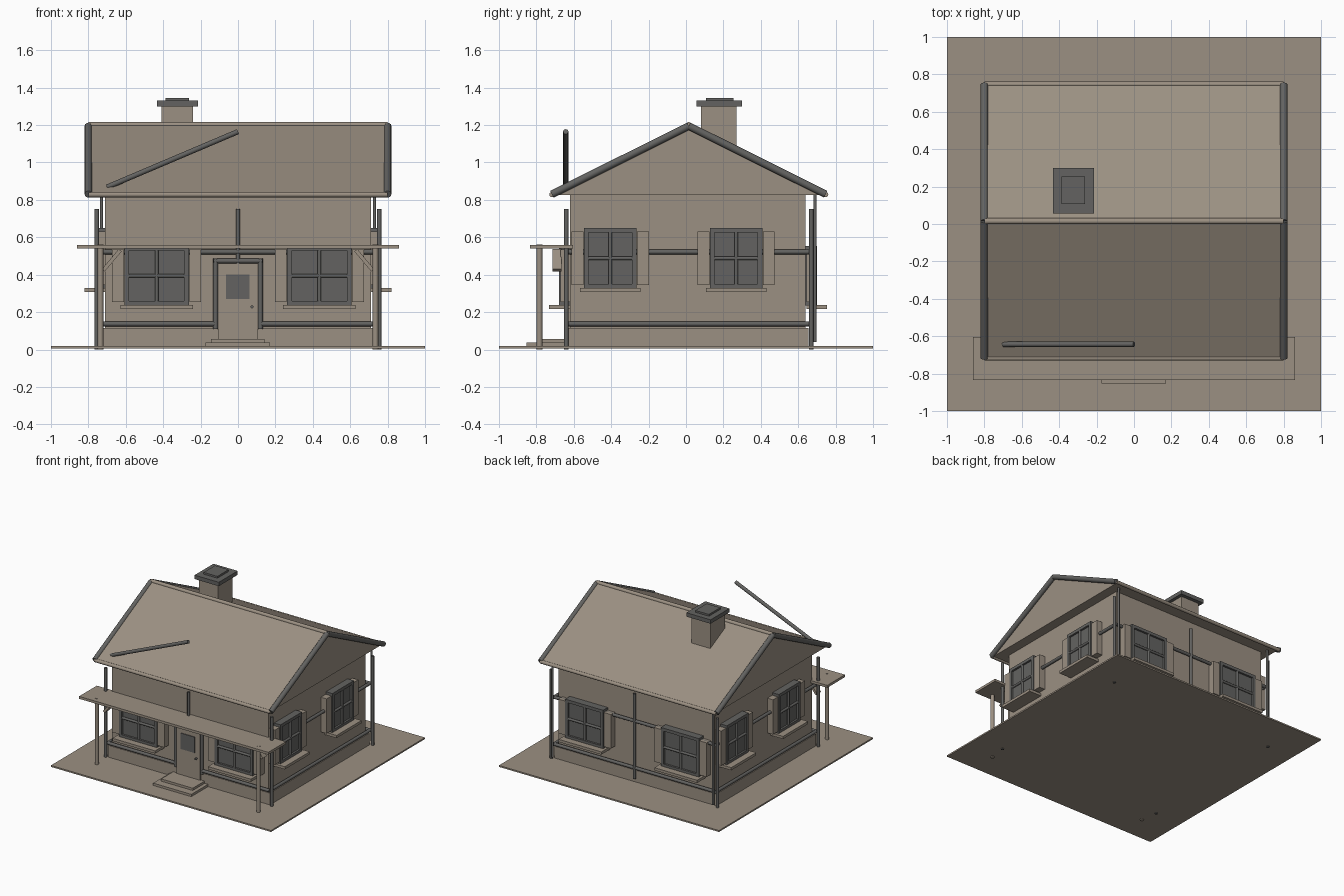
import bpy, bmesh, math
from mathutils import Matrix, Vector

if "Cube" in bpy.data.objects:
    bpy.data.objects.remove(bpy.data.objects["Cube"])


def material(name, rgb):
    m = bpy.data.materials.new(name)
    m.diffuse_color = (*rgb, 1)
    m.use_nodes = True
    m.node_tree.nodes["Principled BSDF"].inputs["Base Color"].default_value = m.diffuse_color
    return m


TAN = material("warm tan", (0.33, 0.28, 0.225))
DARK = material("dark grey", (0.125, 0.124, 0.119))


def finish(name, bm, mat):
    bmesh.ops.recalc_face_normals(bm, faces=bm.faces)
    me = bpy.data.meshes.new(name)
    bm.to_mesh(me)
    bm.free()
    me.materials.append(mat)
    ob = bpy.data.objects.new(name, me)
    bpy.context.collection.objects.link(ob)
    return ob


def box(name, mat, x, y, z, M=Matrix()):
    bm = bmesh.new()
    c = Vector(((x[0] + x[1]) / 2, (y[0] + y[1]) / 2, (z[0] + z[1]) / 2))
    s = Matrix.Diagonal((x[1] - x[0], y[1] - y[0], z[1] - z[0], 1))
    bmesh.ops.create_cube(bm, size=1, matrix=M @ Matrix.Translation(c) @ s)
    return finish(name, bm, mat)


def rod(name, mat, p, q, r, n=12):
    p, q = Vector(p), Vector(q)
    d = q - p
    M = Matrix.Translation((p + q) / 2) @ d.to_track_quat('Z', 'Y').to_matrix().to_4x4()
    bm = bmesh.new()
    bmesh.ops.create_cone(bm, cap_ends=True, segments=n, radius1=r, radius2=r,
                          depth=d.length, matrix=M)
    for f in bm.faces:
        f.smooth = len(f.verts) == 4
    for e in bm.edges:
        e.smooth = all(len(f.verts) == 4 for f in e.link_faces)
    return finish(name, bm, mat)


def prism(name, mat, profile, x0, x1):
    bm = bmesh.new()
    f = bm.faces.new([bm.verts.new((x0, y, z)) for y, z in profile])
    r = bmesh.ops.extrude_face_region(bm, geom=[f])
    vs = [v for v in r["geom"] if isinstance(v, bmesh.types.BMVert)]
    bmesh.ops.translate(bm, verts=vs, vec=(x1 - x0, 0, 0))
    return finish(name, bm, mat)


# Ground slab, foundation and walls
box("ground_slab", TAN, (-1, 1), (-1, 1), (0.006, 0.018))
box("foundation", TAN, (-0.735, 0.735), (-0.635, 0.655), (0.012, 0.115))
box("walls", TAN, (-0.71, 0.71), (-0.62, 0.64), (0.1, 0.84))

# Roof block with trims
RY, RZ = 0.015, 1.205
prism("roof", TAN, [(-0.72, 0.825), (-0.72, 0.835), (RY, RZ), (0.75, 0.835), (0.75, 0.825)], -0.79, 0.79)
rod("ridge_cap", TAN, (-0.8, RY, RZ - 0.005), (0.8, RY, RZ - 0.005), 0.016)
for ye in (-0.717, 0.747):
    rod("eave_trim", TAN, (-0.8, ye, 0.828), (0.8, ye, 0.828), 0.014)
    for s in (-1, 1):
        rod("rake_trim", DARK, (s * 0.8, ye, 0.83), (s * 0.8, RY, RZ - 0.01), 0.02)

# Chimney
box("chimney", TAN, (-0.41, -0.24), (0.08, 0.27), (0.9, 1.3))
box("chimney_cap", DARK, (-0.433, -0.213), (0.055, 0.3), (1.298, 1.33))
box("chimney_top", DARK, (-0.387, -0.263), (0.108, 0.255), (1.33, 1.345))

# Loose pole above the front eave
rod("loose_pole", DARK, (-0.7, -0.643, 0.868), (0, -0.643, 1.165), 0.014)

# Porch roof, posts, braces
box("porch_roof", TAN, (-0.86, 0.86), (-0.835, -0.605), (0.54, 0.56))
for s in (-1, 1):
    rod("porch_post", TAN, (s * 0.735, -0.783, 0), (s * 0.735, -0.783, 0.562), 0.015)
    ob = box("porch_brace", TAN, (-0.07, 0.07), (-0.025, 0.025), (-0.01, 0.01))
    ob.location = (s * 0.675, -0.69, 0.477)
    ob.rotation_euler = (0, s * math.radians(50), 0)

# Steps
box("lower_step", TAN, (-0.175, 0.172), (-0.852, -0.63), (0.016, 0.037))
box("upper_step", TAN, (-0.145, 0.142), (-0.79, -0.63), (0.037, 0.056))

# Door with dark surround
box("door", TAN, (-0.108, 0.108), (-0.645, -0.615), (0.05, 0.46))
box("door_window", DARK, (-0.065, 0.062), (-0.651, -0.64), (0.27, 0.4))
rod("door_knob", DARK, (0.075, -0.64, 0.228), (0.075, -0.662, 0.228), 0.008)
for s in (-1, 1):
    rod("door_jamb", DARK, (s * 0.12, -0.64, 0.11), (s * 0.12, -0.64, 0.487), 0.013)
rod("door_head", DARK, (-0.13, -0.64, 0.474), (0.13, -0.64, 0.474), 0.013)

# Dark wall rails and posts
for s in (-1, 1):
    for yc in (-0.64, 0.67):
        rod("corner_post", DARK, (s * 0.755, yc, 0), (s * 0.755, yc, 0.75), 0.012)
    rod("downspout", DARK, (s * 0.73, 0.69, 0.04), (s * 0.73, 0.69, 0.825), 0.009)
    rod("front_low_rail", DARK, (s * 0.12, -0.64, 0.137), (s * 0.735, -0.64, 0.137), 0.013)
    for z in (0.137, 0.522):
        rod("side_rail", DARK, (s * 0.735, -0.64, z), (s * 0.735, 0.67, z), 0.013)
rod("front_high_rail", DARK, (-0.73, -0.64, 0.522), (0.73, -0.64, 0.522), 0.013)
for z in (0.137, 0.522):
    rod("back_rail", DARK, (-0.73, 0.663, z), (0.73, 0.663, z), 0.013)
rod("front_centre_post", DARK, (0, -0.64, 0.46), (0, -0.64, 0.75), 0.011)
rod("back_centre_post", DARK, (0, 0.668, 0.05), (0, 0.668, 0.75), 0.011)


# Windows, built against a wall plane and turned to face outward (local -y)
def window(side, x, y, z, turn, w, h):
    M = Matrix.Translation((x, y, z)) @ Matrix.Rotation(math.radians(turn), 4, 'Z')
    a, t = w / 2, 0.025
    box(side + "_glass", DARK, (-a, a), (-0.042, 0.005), (0, h), M)
    for s in (-1, 1):
        e = sorted((s * a, s * (a - t)))
        box(side + "_window_frame", DARK, e, (-0.058, 0), (0, h), M)
        sh = sorted((s * (a + 0.003), s * (a + 0.066)))
        box(side + "_shutter", TAN, sh, (-0.052, 0), (0.02, h - 0.02), M)
    for lo, hi in ((0, t), (h - t, h)):
        box(side + "_window_frame", DARK, (-a, a), (-0.058, 0), (lo, hi), M)
    rod(side + "_mullion", DARK, M @ Vector((0, -0.048, t)), M @ Vector((0, -0.048, h - t)), 0.01)
    rod(side + "_mullion", DARK, M @ Vector((t - a, -0.048, h / 2)), M @ Vector((a - t, -0.048, h / 2)), 0.01)
    box(side + "_window_sill", TAN, (-a - 0.022, a + 0.022), (-0.112, 0), (-0.018, 0.004), M)


for s in (-1, 1):
    window("front", s * 0.435, -0.62, 0.234, 0, 0.345, 0.32)
    window("back", s * 0.435, 0.643, 0.234, 180, 0.345, 0.32)
for yw in (-0.405, 0.268):
    window("right", 0.71, yw, 0.325, 90, 0.28, 0.325)
    window("left", -0.71, 0.02 - yw, 0.325, -90, 0.28, 0.325)
